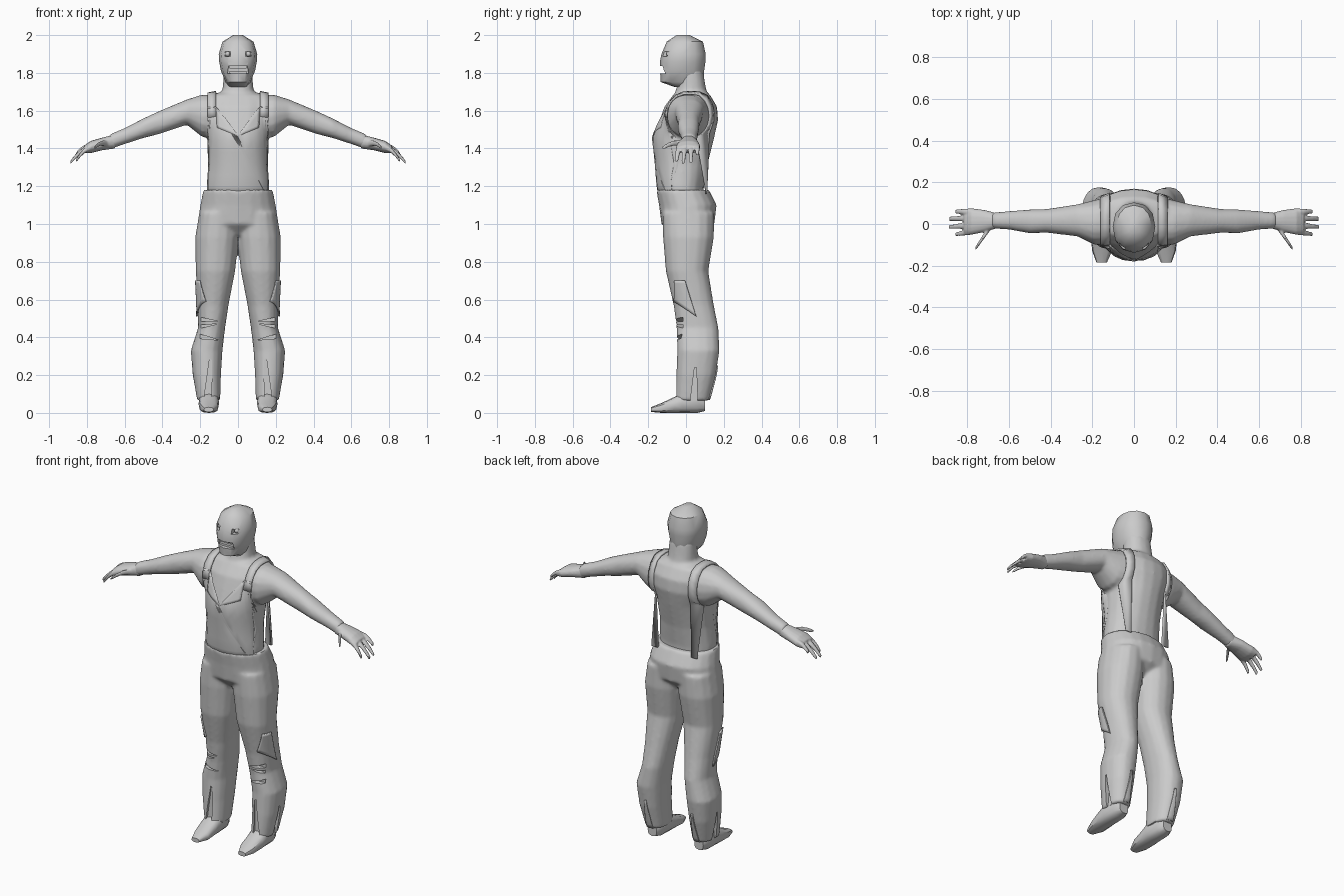
import bpy, bmesh, math
from mathutils import Vector
from mathutils.bvhtree import BVHTree

cube = bpy.data.objects.get("Cube")
if cube:
    bpy.data.objects.remove(cube, do_unlink=True)

grey = bpy.data.materials.new("plain grey")
grey.use_nodes = True
grey.diffuse_color = (0.6, 0.6, 0.6, 1)
grey.node_tree.nodes["Principled BSDF"].inputs["Base Color"].default_value = grey.diffuse_color


def place(axis, t, a, b, side=1):
    p = {"x": (t, a, b), "y": (a, t, b), "z": (a, b, t)}[axis]
    return Vector((p[0] * side, p[1], p[2]))


def loft(bm, axis, sections, side=1, n=16, power=2.2):
    """Skin rounded rings; each section is (position, a0, a1, b0, b1)."""
    rings = []
    for t, a0, a1, b0, b1 in sections:
        ring = []
        for i in range(n):
            c, s = math.cos(math.tau * i / n), math.sin(math.tau * i / n)
            u = math.copysign(abs(c) ** (2 / power), c)
            v = math.copysign(abs(s) ** (2 / power), s)
            a, b = (a0 + a1 + u * (a1 - a0)) / 2, (b0 + b1 + v * (b1 - b0)) / 2
            ring.append(bm.verts.new(place(axis, t, a, b, side)))
        rings.append(ring)
    for r, q in zip(rings, rings[1:]):
        for i in range(n):
            j = (i + 1) % n
            bm.faces.new((r[i], r[j], q[j], q[i]))
    bm.faces.new(rings[0])
    bm.faces.new(rings[-1])


def sym(rows):
    return [(t, -w, w, b0, b1) for t, w, b0, b1 in rows]


def prism(bm, axis, pts, d0, d1, side=1):
    """Extrude a flat outline along an axis."""
    lo, hi = [[bm.verts.new(place(axis, d, a, b, side)) for a, b in pts] for d in (d0, d1)]
    bm.faces.new(lo)
    bm.faces.new(hi)
    for i in range(len(pts)):
        j = (i + 1) % len(pts)
        bm.faces.new((lo[i], lo[j], hi[j], hi[i]))


def finish(name, bm, angle=40):
    bmesh.ops.recalc_face_normals(bm, faces=bm.faces[:])
    me = bpy.data.meshes.new(name)
    bm.to_mesh(me)
    bm.free()
    ob = bpy.data.objects.new(name, me)
    bpy.context.collection.objects.link(ob)
    me.materials.append(grey)
    shade(ob, angle)
    return ob


def activate(ob):
    bpy.ops.object.select_all(action="DESELECT")
    ob.select_set(True)
    bpy.context.view_layer.objects.active = ob


def shade(ob, angle=40):
    activate(ob)
    bpy.ops.object.shade_smooth_by_angle(angle=math.radians(angle))


def fuse(ob, size, smooth):
    """Blend overlapping lofts into one skin."""
    activate(ob)
    m = ob.modifiers.new("fuse", "REMESH")
    m.mode, m.voxel_size = "VOXEL", size
    bpy.ops.object.modifier_apply(modifier=m.name)
    m = ob.modifiers.new("soften", "SMOOTH")
    m.factor, m.iterations = 0.5, smooth
    bpy.ops.object.modifier_apply(modifier=m.name)
    shade(ob)


def cut(ob, bm):
    cutter = finish("cutter", bm)
    cutter.hide_render = True
    activate(ob)
    m = ob.modifiers.new("cut", "BOOLEAN")
    m.operation, m.solver, m.object = "DIFFERENCE", "EXACT", cutter
    bpy.ops.object.modifier_apply(modifier=m.name)
    bpy.data.objects.remove(cutter, do_unlink=True)
    shade(ob)


def thicken(ob, t=0.008):
    m = ob.modifiers.new("thickness", "SOLIDIFY")
    m.thickness, m.offset = t, 0


def tree(ob):
    bm = bmesh.new()
    bm.from_mesh(ob.data)
    return BVHTree.FromBMesh(bm)


def patch(name, axis, pts, start, target, lift=0.006):
    """Lay a flat outline on a surface, looking in along an axis."""
    bm = bmesh.new()
    bm.faces.new([bm.verts.new(place(axis, start, a, b)) for a, b in pts])
    bmesh.ops.triangulate(bm, faces=bm.faces[:], ngon_method="EAR_CLIP")
    bmesh.ops.subdivide_edges(bm, edges=bm.edges[:], cuts=7, use_grid_fill=True)
    aim = place(axis, -math.copysign(1, start), 0, 0)
    for v in bm.verts:
        hit = target.ray_cast(v.co, aim)
        if hit[0] is None:
            hit = target.find_nearest(v.co)
        v.co = hit[0] - aim * lift
    thicken(finish(name, bm))


# Shirt: chest, neck and sleeves as one skin
bm = bmesh.new()
loft(bm, "z", sym([(1.1, .165, -.125, .09), (1.2, .167, -.145, .095), (1.32, .157, -.155, .115),
                   (1.46, .162, -.17, .15), (1.55, .185, -.14, .17), (1.62, .19, -.115, .165),
                   (1.68, .17, -.07, .13), (1.7, .08, -.05, .11)]), n=20)
loft(bm, "z", sym([(1.6, .09, -.07, .12), (1.69, .084, -.06, .112), (1.74, .08, -.045, .102),
                   (1.82, .075, -.04, .09)]))
arm = [(.08, -.1, .14, 1.45, 1.685), (.19, -.1, .115, 1.46, 1.685), (.27, -.06, .095, 1.525, 1.66),
       (.42, -.042, .072, 1.475, 1.597), (.5, -.045, .07, 1.455, 1.56),
       (.6, -.027, .062, 1.423, 1.508), (.68, -.022, .055, 1.395, 1.475)]
for s in (1, -1):
    loft(bm, "x", arm, s)
shirt = finish("shirt_and_arms", bm)
fuse(shirt, 0.01, 5)

# Trousers: hips and two legs as one skin
bm = bmesh.new()
loft(bm, "z", sym([(.94, .15, -.07, .08), (1.0, .215, -.13, .15), (1.1, .2, -.143, .162),
                   (1.18, .184, -.157, .122)]), n=20)
leg = [(1.06, .0, .205, -.125, .15), (.93, -.005, .227, -.122, .148), (.75, .015, .224, -.107, .118),
       (.57, .05, .212, -.066, .148), (.45, .068, .212, -.05, .172), (.33, .082, .25, -.047, .178),
       (.2, .09, .24, -.052, .158), (.065, .094, .217, -.057, .122)]
for s in (1, -1):
    loft(bm, "z", leg, s)
trousers = finish("overall_trousers", bm)
fuse(trousers, 0.01, 5)

# Ripped knees and slit cuffs
bm = bmesh.new()
for s in (1, -1):
    for x0, x1, z, rise in ((.1, .2, .495, .012), (.11, .22, .455, -.015), (.1, .2, .405, .02)):
        prism(bm, "y", [(x0, z - rise), (x1, z - .012), (x1, z + .012)], -.3, -.015, s)
    prism(bm, "y", [(.14, .04), (.185, .04), (.15, .29), (.138, .28)], -.3, -.037, s)
    prism(bm, "x", [(.02, .04), (.062, .04), (.055, .24), (.045, .24)], .205, .4, s)
cut(trousers, bm)

# Bib and sewn patches
skin, legs = tree(shirt), tree(trousers)
half = [(.155, 1.14), (.15, 1.45), (.16, 1.62), (.115, 1.62), (.11, 1.51)]
patch("overall_bib", "y", half + [(0, 1.465)] + [(-x, z) for x, z in reversed(half)], -1, skin, .008)
for s, side in ((1, "left"), (-1, "right")):
    patch(side + "_thigh_patch", "x",
          [(-.06, .7), (-.005, .7), (.055, .51), (.02, .535), (-.062, .59)], s, legs)
    patch(side + "_back_cuff_strip", "y",
          [(s * .135, .07), (s * .175, .07), (s * .16, .25), (s * .15, .25)], 1, legs, .003)

    # Shoulder strap, resting on the shirt and hanging free down to the waist
    bm = bmesh.new()
    rows = []
    for i in range(13):
        a = math.radians(138 - i * 10)
        out = Vector((0, math.cos(a), math.sin(a)))
        row = []
        for x in (.116, .16):
            mid = Vector((s * x, .02, 1.45))
            hit = skin.ray_cast(mid + out, -out)[0] or mid + out * .14
            row.append(bm.verts.new(hit + out * .008))
        rows.append(row)
    rows.append([bm.verts.new((s * x, .108, 1.16)) for x in (.11, .15)])
    for p, q in zip(rows, rows[1:]):
        bm.faces.new((p[0], p[1], q[1], q[0]))
    thicken(finish(side + "_strap", bm), .01)

    # Hand with four fingers and a thumb
    bm = bmesh.new()
    loft(bm, "x", [(.65, -.018, .05, 1.4, 1.475), (.72, -.04, .068, 1.39, 1.457),
                   (.78, -.052, .076, 1.375, 1.44), (.815, -.045, .07, 1.375, 1.415)], s)
    digits = [((.78, .058, 1.41), (.857, .06, 1.37)), ((.78, .028, 1.41), (.885, .025, 1.33)),
              ((.78, -.005, 1.41), (.888, -.015, 1.325)), ((.78, -.035, 1.405), (.857, -.05, 1.335)),
              ((.69, -.015, 1.425), (.76, -.118, 1.405))]
    for base, tip in digits:
        rows = []
        for k in range(5):
            t = k / 4
            x, y, z = Vector(base).lerp(Vector(tip), t)
            z += .05 * t * (1 - t)
            r = .017 - .007 * t
            rows.append((x, y - r, y + r, z - r, z + r))
        loft(bm, "x", rows, s, 10)
    fuse(finish(side + "_hand", bm), .005, 3)

    # Shoe
    bm = bmesh.new()
    loft(bm, "y", [(.1, .125, .185, .01, .08), (.06, .105, .205, 0, .12), (-.02, .1, .208, 0, .11),
                   (-.06, .102, .208, 0, .085), (-.13, .105, .2, 0, .052),
                   (-.185, .13, .18, .005, .03)], s, 12, 2.6)
    finish(side + "_shoe", bm)

# Head with an open mouth and sunken eyes
bm = bmesh.new()
loft(bm, "z", sym([(1.725, .05, -.06, .07), (1.752, .066, -.135, .092), (1.81, .09, -.137, .096),
                   (1.86, .1, -.138, .103), (1.9, .102, -.13, .104), (1.965, .082, -.102, .09),
                   (2.0, .025, -.05, .02)]), n=12)
head = finish("head", bm)
bm = bmesh.new()
prism(bm, "y", [(-.055, 1.798), (.055, 1.798), (.05, 1.836), (-.05, 1.836)], -.3, -.096)
for s in (1, -1):
    prism(bm, "y", [(.04, 1.886), (.07, 1.888), (.07, 1.914), (.04, 1.914)], -.3, -.085, s)
cut(head, bm)

# Teeth and eyeballs
bm = bmesh.new()
for z0, z1 in ((1.798, 1.81), (1.824, 1.836)):
    prism(bm, "y", [(-.045, z0), (.045, z0), (.045, z1), (-.045, z1)], -.112, -.09)
finish("teeth", bm)
for s, side in ((1, "left"), (-1, "right")):
    bm = bmesh.new()
    bmesh.ops.create_uvsphere(bm, u_segments=12, v_segments=8, radius=.014)
    bmesh.ops.translate(bm, verts=bm.verts[:], vec=(s * .055, -.09, 1.9))
    finish(side + "_eye", bm)
